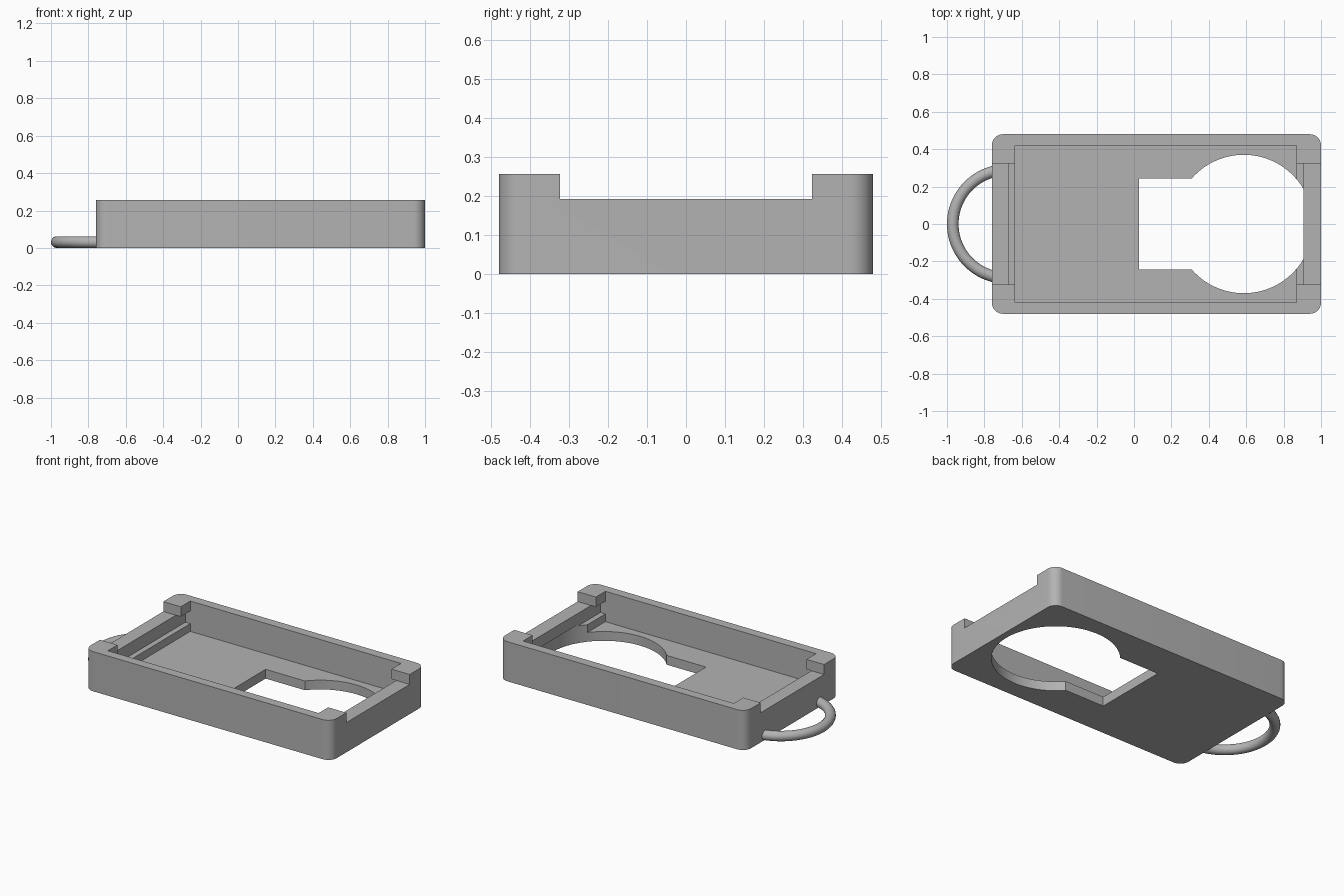
import bpy, bmesh, math

cube = bpy.data.objects.get("Cube")
if cube:
    bpy.data.objects.remove(cube, do_unlink=True)

grey = bpy.data.materials.new("plain grey")
grey.use_nodes = True
grey.diffuse_color = (0.45, 0.45, 0.45, 1)
grey.node_tree.nodes["Principled BSDF"].inputs["Base Color"].default_value = (0.45, 0.45, 0.45, 1)


def prism(name, outline, z0, z1):
    """Extrude a closed counter-clockwise outline between two heights."""
    bm = bmesh.new()
    base = bm.faces.new([bm.verts.new((x, y, z0)) for x, y in outline])
    top = bmesh.ops.extrude_face_region(bm, geom=[base])["geom"]
    for v in top:
        if isinstance(v, bmesh.types.BMVert):
            v.co.z = z1
    bmesh.ops.recalc_face_normals(bm, faces=bm.faces[:])
    mesh = bpy.data.meshes.new(name)
    bm.to_mesh(mesh)
    bm.free()
    mesh.materials.append(grey)
    obj = bpy.data.objects.new(name, mesh)
    bpy.context.collection.objects.link(obj)
    return obj


def rect(x0, x1, y):
    return [(x0, -y), (x1, -y), (x1, y), (x0, y)]


def arc(cx, cy, r, start, end, steps):
    return [(cx + r * math.cos(a), cy + r * math.sin(a))
            for a in (math.radians(start + (end - start) * i / steps) for i in range(steps + 1))]


def smooth(obj):
    bpy.ops.object.select_all(action="DESELECT")
    obj.select_set(True)
    bpy.context.view_layer.objects.active = obj
    bpy.ops.object.shade_smooth_by_angle(angle=math.radians(30))


# Tray body with rounded vertical corners
LEFT, RIGHT, HALF, R, TOP = -0.76, 1.0, 0.48, 0.06, 0.256
outline = []
for cx, cy, start in ((RIGHT - R, HALF - R, 0), (LEFT + R, HALF - R, 90),
                      (LEFT + R, R - HALF, 180), (RIGHT - R, R - HALF, 270)):
    outline += arc(cx, cy, R, start, start + 90, 10)
tray = prism("tray_body", outline, 0, TOP)

# Cavity, board slot under the corner tabs, end notches and floor opening
cutters = [
    prism("cavity_cutter", rect(-0.635, 0.87, 0.42), 0.06, 0.4),
    prism("slot_cutter", rect(-0.67, 0.905, 0.42), 0.11, 0.192),
    prism("notch_cutter", rect(-0.9, 1.1, 0.323), 0.192, 0.4),
    prism("round_hole_cutter", arc(0.587, 0, 0.37, 0, 360, 96)[:-1], -0.1, 0.12),
    prism("square_hole_cutter", rect(0.027, 0.5, 0.243), -0.1, 0.1),
]
bpy.context.view_layer.objects.active = tray
for cutter in cutters:
    cutter.hide_render = True
    mod = tray.modifiers.new("cut", "BOOLEAN")
    mod.operation = "DIFFERENCE"
    mod.solver = "EXACT"
    mod.object = cutter
    bpy.ops.object.modifier_apply(modifier=mod.name)
    bpy.data.objects.remove(cutter, do_unlink=True)
smooth(tray)

# Half-ring loop on the end wall, swept from a round section
bm = bmesh.new()
SIDES, TUBE = 20, 0.031
path = arc(0, 0, 1, 85, 275, 48)
rings = [[bm.verts.new((-0.68 + c * (0.289 + TUBE * math.cos(t)),
                        s * (0.289 + TUBE * math.cos(t)),
                        TUBE + TUBE * math.sin(t)))
          for t in (math.tau * k / SIDES for k in range(SIDES))] for c, s in path]
for a, b in zip(rings, rings[1:]):
    for k in range(SIDES):
        n = (k + 1) % SIDES
        bm.faces.new((a[k], a[n], b[n], b[k]))
bm.faces.new(rings[0])
bm.faces.new(rings[-1])
bmesh.ops.recalc_face_normals(bm, faces=bm.faces[:])
mesh = bpy.data.meshes.new("loop_handle")
bm.to_mesh(mesh)
bm.free()
mesh.materials.append(grey)
loop = bpy.data.objects.new("loop_handle", mesh)
bpy.context.collection.objects.link(loop)
smooth(loop)
